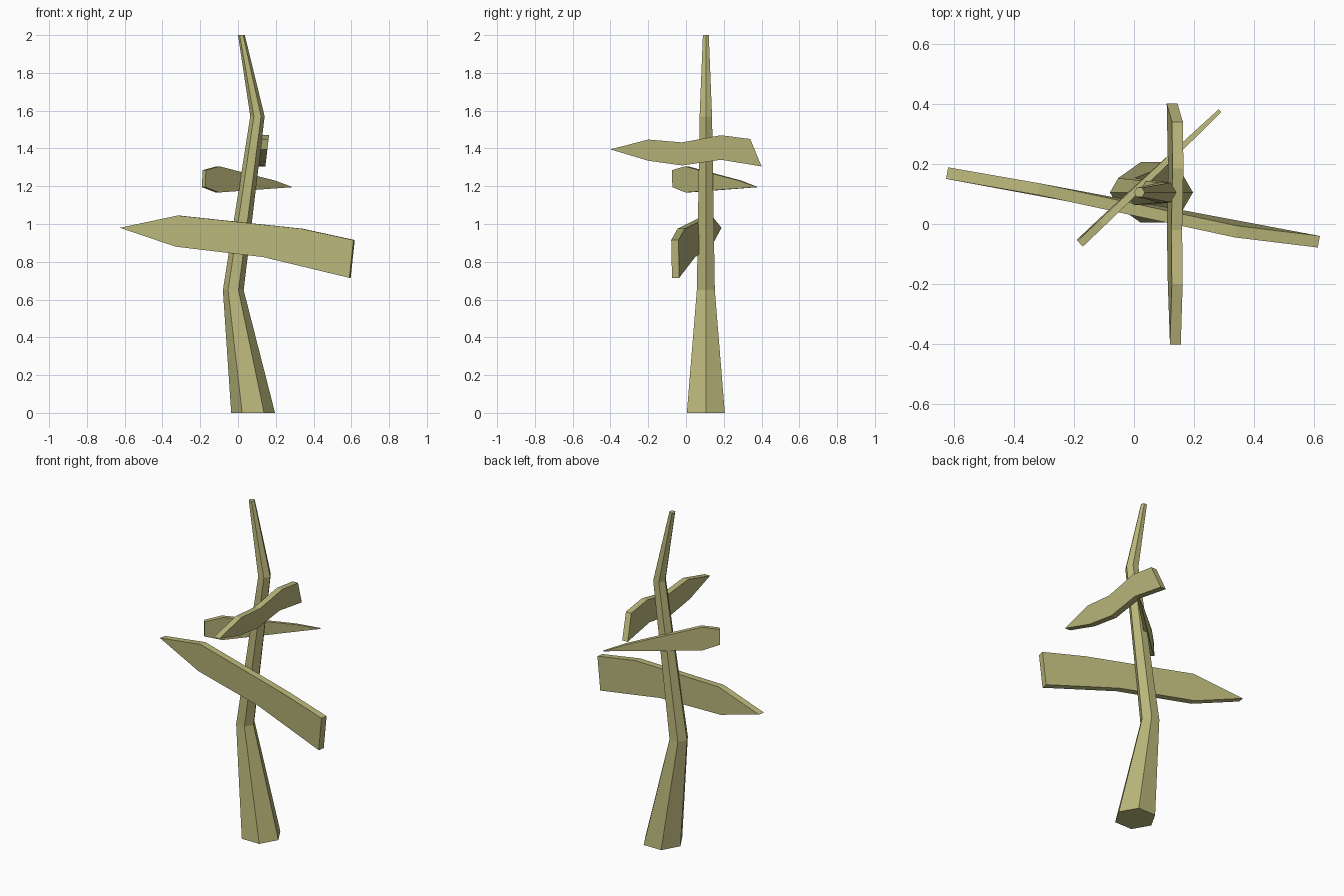
import bpy, bmesh, math
from mathutils import Vector

if "Cube" in bpy.data.objects:
    bpy.data.objects.remove(bpy.data.objects["Cube"])

wood = bpy.data.materials.new("wood")
wood.diffuse_color = (0.5, 0.48, 0.2, 1)
wood.use_nodes = True
wood.node_tree.nodes["Principled BSDF"].inputs["Base Color"].default_value = wood.diffuse_color


def loft(name, rings):
    """Closed flat-shaded solid through rings of equal vertex count."""
    bm = bmesh.new()
    loops = [[bm.verts.new(p) for p in ring] for ring in rings]
    n = len(loops[0])
    for a, b in zip(loops, loops[1:]):
        for i in range(n):
            j = (i + 1) % n
            bm.faces.new((a[i], a[j], b[j], b[i]))
    bm.faces.new(loops[0][::-1])
    bm.faces.new(loops[-1])
    bmesh.ops.recalc_face_normals(bm, faces=bm.faces)
    mesh = bpy.data.meshes.new(name)
    bm.to_mesh(mesh)
    bm.free()
    mesh.materials.append(wood)
    obj = bpy.data.objects.new(name, mesh)
    bpy.context.collection.objects.link(obj)


def board(name, start, angle, outline):
    """Plank standing on a vertical plane; outline = (along, z, offset, thickness)."""
    a = math.radians(angle)
    u = Vector((math.cos(a), math.sin(a), 0))
    n = Vector((-math.sin(a), math.cos(a), 0))
    origin = Vector((*start, 0))
    front, back = [], []
    for s, z, d, t in outline:
        p = origin + u * s + n * d + Vector((0, 0, z))
        front.append(p)
        back.append(p + n * t)
    loft(name, [front, back])


# Crooked six-sided post: (centre x, z, radius)
post = [(0.08, 0, 0.116), (-0.025, 0.65, 0.055), (0.103, 1.57, 0.038), (0.018, 2.0, 0.018)]
loft("post", [[(x + r * math.cos(i * math.pi / 3), 0.105 + r * math.sin(i * math.pi / 3), z)
               for i in range(6)] for x, z, r in post])

# Large front sign
T = 0.039
board("large_sign", (-0.625, 0.15), -10.46, [
    (0, 0.98, 0, T), (0.31, 1.045, 0.003, T), (0.98, 0.975, -0.017, T), (1.257, 0.915, 0, T),
    (1.235, 0.715, 0, T), (0.77, 0.825, 0, T), (0.30, 0.88, 0, T)])

# Upper side sign, leaning slightly outwards at the top
side = [(-0.4, 1.395), (-0.2, 1.447), (-0.02, 1.432), (0.185, 1.47), (0.34, 1.45),
        (0.4, 1.305), (0.185, 1.34), (-0.02, 1.31), (-0.2, 1.335)]
board("side_sign", (0.155, -0.4), 90,
      [(y + 0.4, z, -(z - 1.39) * 0.12, 0.036) for y, z in side])

# Small rear sign, thinning towards its tip
board("small_sign", (-0.17, -0.075), 43.6, [
    (0, 1.285, 0, 0.026), (0.10, 1.305, 0, 0.026), (0.51, 1.23, 0.004, 0.018),
    (0.642, 1.195, 0.007, 0.012), (0.10, 1.167, 0.004, 0.026), (0, 1.195, 0.004, 0.026)])
